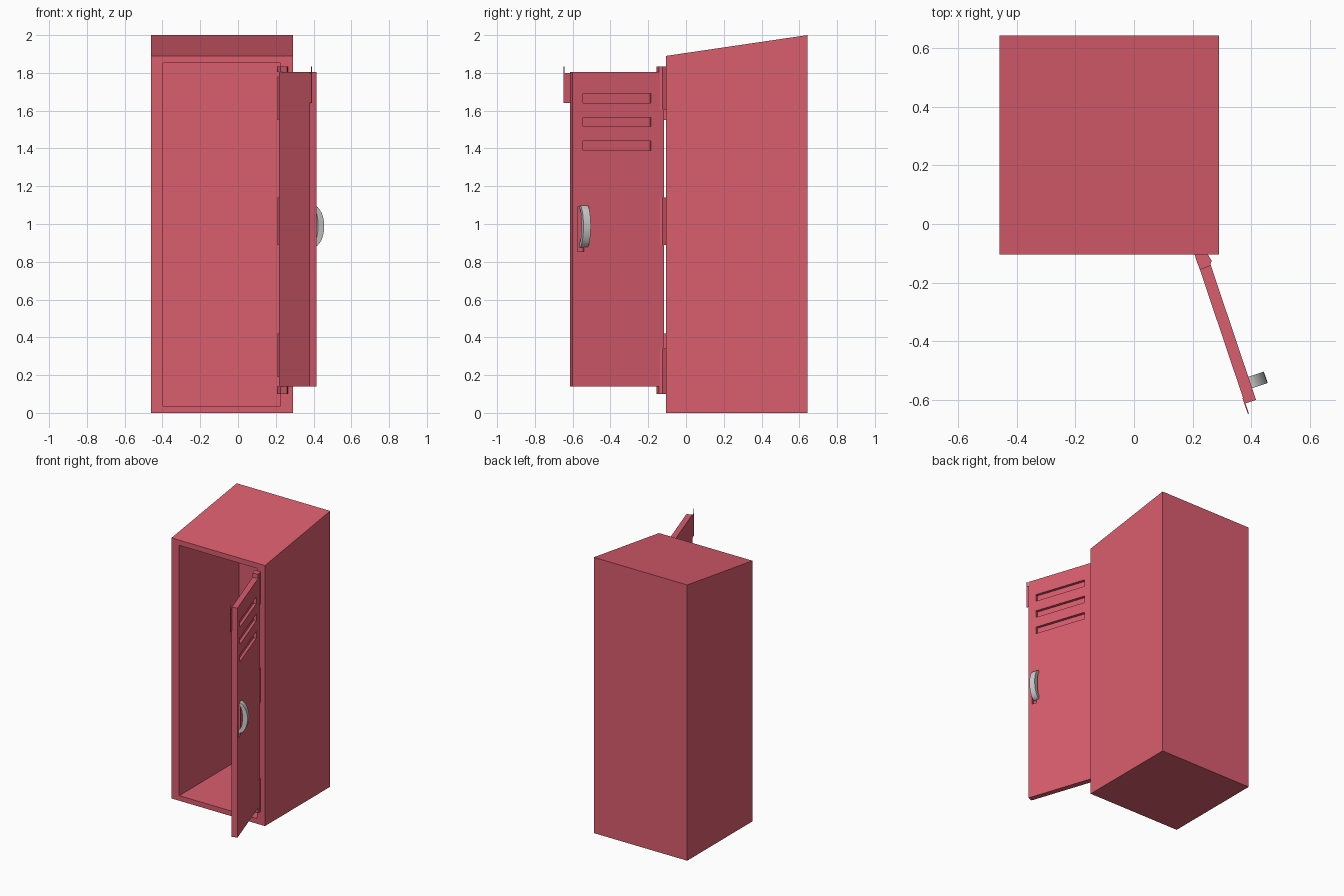
import bpy, bmesh, math
from mathutils import Matrix, Vector

if "Cube" in bpy.data.objects:
    bpy.data.objects.remove(bpy.data.objects["Cube"])

red = bpy.data.materials.new("red_paint")
red.diffuse_color = (0.70, 0.11, 0.155, 1)
red.use_nodes = True
red.node_tree.nodes["Principled BSDF"].inputs["Base Color"].default_value = red.diffuse_color
grey = bpy.data.materials.new("grey_metal")
grey.diffuse_color = (0.55, 0.58, 0.57, 1)
grey.use_nodes = True
grey.node_tree.nodes["Principled BSDF"].inputs["Base Color"].default_value = grey.diffuse_color

# Door frame of reference: x = hinge to free edge, y = outward, z = up
u = Vector((0.319, -0.948, 0)).normalized()
n = Vector((-u.y, u.x, 0))
DOOR = Matrix(((u.x, n.x, 0, 0.232), (u.y, n.y, 0, -0.114), (0, 0, 1, 0), (0, 0, 0, 1)))
WORLD = Matrix.Identity(4)


def prism(name, pts, lo, hi, axis="z", frame=WORLD, mat=red):
    """Extrude a 2D outline along x (pts are y,z), y (pts are x,z) or z (pts are x,y)."""
    place = {"x": lambda p, d: (d, p[0], p[1]),
             "y": lambda p, d: (p[0], d, p[1]),
             "z": lambda p, d: (p[0], p[1], d)}[axis]
    bm = bmesh.new()
    a = [bm.verts.new(frame @ Vector(place(p, lo))) for p in pts]
    b = [bm.verts.new(frame @ Vector(place(p, hi))) for p in pts]
    bm.faces.new(a)
    bm.faces.new(b)
    for i in range(len(pts)):
        j = (i + 1) % len(pts)
        bm.faces.new((a[i], a[j], b[j], b[i]))
    bmesh.ops.recalc_face_normals(bm, faces=bm.faces)
    me = bpy.data.meshes.new(name)
    bm.to_mesh(me)
    bm.free()
    me.materials.append(mat)
    ob = bpy.data.objects.new(name, me)
    bpy.context.collection.objects.link(ob)
    return ob


def box(name, x, y, z, frame=WORLD, mat=red):
    return prism(name, [(x[0], y[0]), (x[1], y[0]), (x[1], y[1]), (x[0], y[1])],
                 z[0], z[1], "z", frame, mat)


def cut(target, cutter):
    cutter.hide_render = True
    mod = target.modifiers.new("cut", "BOOLEAN")
    mod.operation = "DIFFERENCE"
    mod.solver = "EXACT"
    mod.object = cutter
    bpy.context.view_layer.objects.active = target
    bpy.ops.object.modifier_apply(modifier=mod.name)
    bpy.data.objects.remove(cutter)


# Cabinet with sloped top and hollow inside
cabinet = prism("cabinet", [(-0.105, 0), (0.643, 0), (0.643, 2.0), (-0.105, 1.89)],
                -0.46, 0.29, "x")
cut(cabinet, box("cavity", (-0.398, 0.225), (-0.3, 0.58), (0.037, 1.852)))

# Door with three louvre recesses and a handle pocket
door = box("door", (0.01, 0.52), (-0.02, 0.02), (0.14, 1.805), DOOR)
for z in (1.39, 1.515, 1.64):
    cut(door, box("slot", (0.082, 0.461), (0.0, 0.05), (z, z + 0.05), DOOR))
cut(door, box("pocket", (0.455, 0.492), (0.0, 0.05), (0.855, 1.09), DOOR))

# Thin latch plate on the free edge
prism("latch_plate", [(0.50, 1.64), (0.557, 1.64), (0.557, 1.835), (0.553, 1.835),
                      (0.553, 1.80), (0.50, 1.80)], -0.022, -0.018, "y", DOOR)

# Crescent handle
steps = 14
arc = [math.pi * i / steps - math.pi / 2 for i in range(steps + 1)]
outer = [(0.012 + 0.064 * math.cos(a), 0.988 + 0.112 * math.sin(a)) for a in arc]
inner = [(0.012 + 0.030 * math.cos(a), 0.992 + 0.090 * math.sin(a)) for a in reversed(arc)]
handle = prism("handle", outer + inner, 0.437, 0.478, "x", DOOR, grey)
bpy.ops.object.select_all(action="DESELECT")
handle.select_set(True)
bpy.context.view_layer.objects.active = handle
bpy.ops.object.shade_smooth_by_angle(angle=math.radians(35))

# Hinge barrels, leaves and pivot brackets
barrel = [(0.222, -0.104), (0.252, -0.104), (0.265, -0.125), (0.260, -0.143), (0.235, -0.135)]
for name, b, leaf in (("bottom", (0.10, 0.34), (0.19, 0.42)),
                      ("middle", (0.89, 1.14), (0.89, 1.14)),
                      ("top", (1.605, 1.835), (1.55, 1.78))):
    prism(name + "_hinge_barrel", barrel, *b)
    box(name + "_hinge_leaf", (0.210, 0.228), (-0.117, -0.08), leaf)
bracket = [(0.207, -0.104), (0.252, -0.104), (0.265, -0.125), (0.260, -0.143),
           (0.225, -0.156), (0.215, -0.13)]
for name, lo, hi in (("bottom", 0.10, 0.141), ("top", 1.804, 1.835)):
    prism(name + "_pivot_bracket", bracket, lo, hi)
